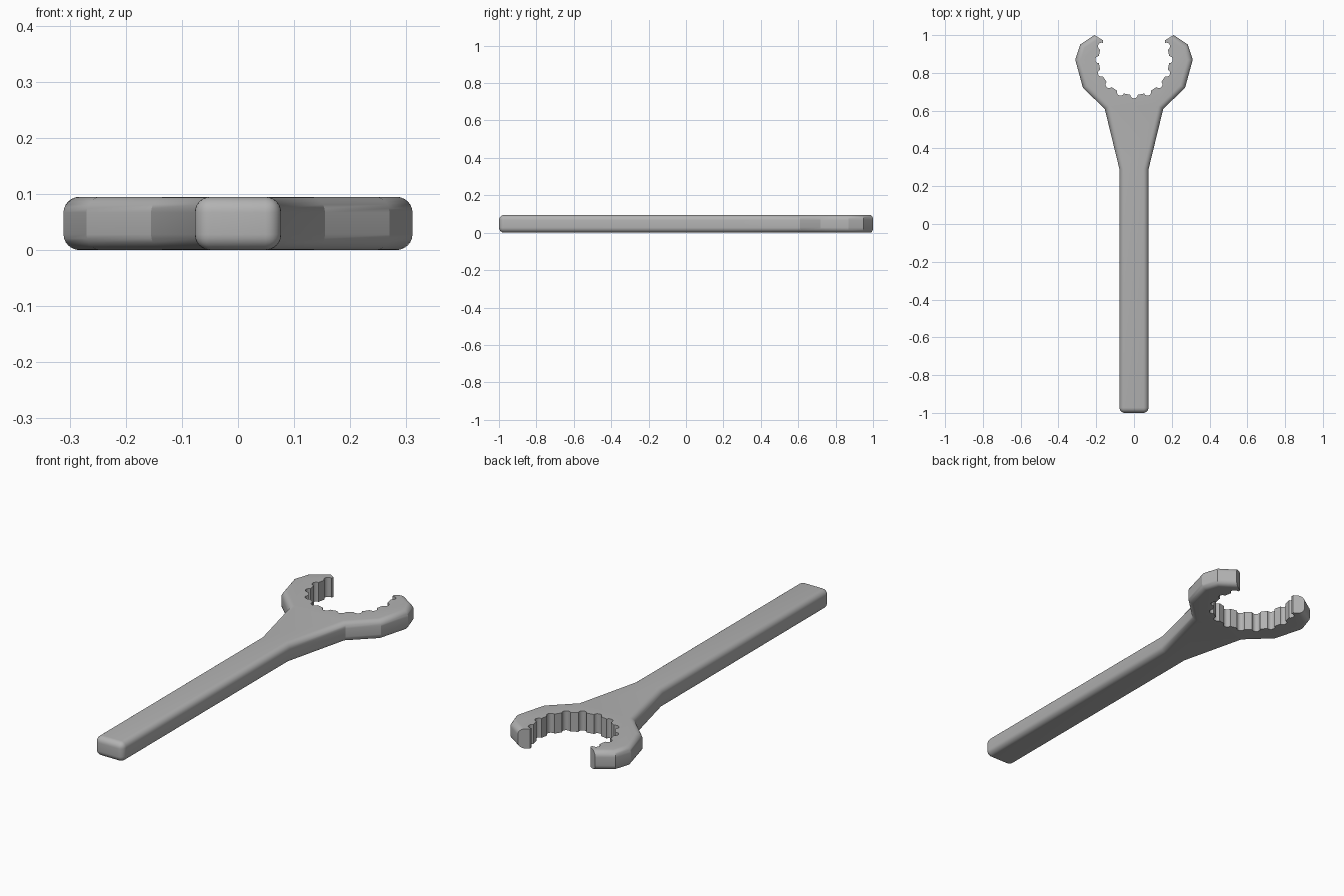
import bpy, bmesh
from math import cos, sin, radians

THICK = 0.095
CENTRE_Y = 0.87

if "Cube" in bpy.data.objects:
    bpy.data.objects.remove(bpy.data.objects["Cube"], do_unlink=True)

steel = bpy.data.materials.new("grey metal")
steel.use_nodes = True
GREY = (0.45, 0.45, 0.45, 1)
steel.diffuse_color = GREY
steel.node_tree.nodes["Principled BSDF"].inputs["Base Color"].default_value = GREY


def prism(name, outline, z0, z1, bevel=0):
    """Extrude a counter-clockwise outline, optionally rounding its rims."""
    bm = bmesh.new()
    base = bm.faces.new([bm.verts.new((x, y, z0)) for x, y in outline])
    top = bmesh.ops.extrude_face_region(bm, geom=[base], use_keep_orig=True)["geom"]
    for v in top:
        if isinstance(v, bmesh.types.BMVert):
            v.co.z = z1
    bmesh.ops.recalc_face_normals(bm, faces=bm.faces)
    if bevel:
        def is_round(e):
            a, b = (v.co for v in e.verts)
            return abs(a.z - b.z) < 1e-5 or a.y < -0.9
        bmesh.ops.bevel(bm, geom=[e for e in bm.edges if is_round(e)], offset=bevel,
                        segments=6, profile=0.5, affect='EDGES', clamp_overlap=True)
    mesh = bpy.data.meshes.new(name)
    bm.to_mesh(mesh)
    bm.free()
    mesh.materials.append(steel)
    obj = bpy.data.objects.new(name, mesh)
    bpy.context.collection.objects.link(obj)
    return obj


def polar(r, deg):
    return (r * cos(radians(deg)), CENTRE_Y + r * sin(radians(deg)))


# Handle, flared neck and faceted head as one rounded slab
right = [(0.077, -1), (0.077, 0.29), (0.155, 0.61), (0.27, 0.72),
         (0.311, 0.87), (0.285, 0.95), (0.21, 1.0), (0.12, 1.06)]
wrench = prism("wrench_body", right + [(-x, y) for x, y in reversed(right)],
               0, THICK, bevel=0.028)

# Jaw opening: a wedge-shaped mouth joined to a bore with round grooves
JAW = 32
bore = [polar(0.5, 180 - JAW), polar(0.192, 180 - JAW)]
for k in range(-5, 6):
    mid = 270 + k * 22.5
    cx, cy = polar(0.186, mid)
    for step in range(9):
        a = radians(mid - 90 + step * 22.5)
        bore.append((cx + 0.019 * cos(a), cy + 0.019 * sin(a)))
bore += [polar(0.192, JAW), polar(0.5, JAW)]
cutter = prism("jaw_cutter", bore, -0.1, THICK + 0.1)
cutter.hide_render = True

cut = wrench.modifiers.new("jaw", 'BOOLEAN')
cut.operation = 'DIFFERENCE'
cut.solver = 'EXACT'
cut.object = cutter

bpy.ops.object.select_all(action='DESELECT')
wrench.select_set(True)
bpy.context.view_layer.objects.active = wrench
bpy.ops.object.modifier_apply(modifier=cut.name)
bpy.data.objects.remove(cutter, do_unlink=True)

# Soft rims, crisp jaw edges
bpy.ops.object.shade_smooth_by_angle(angle=radians(30))
